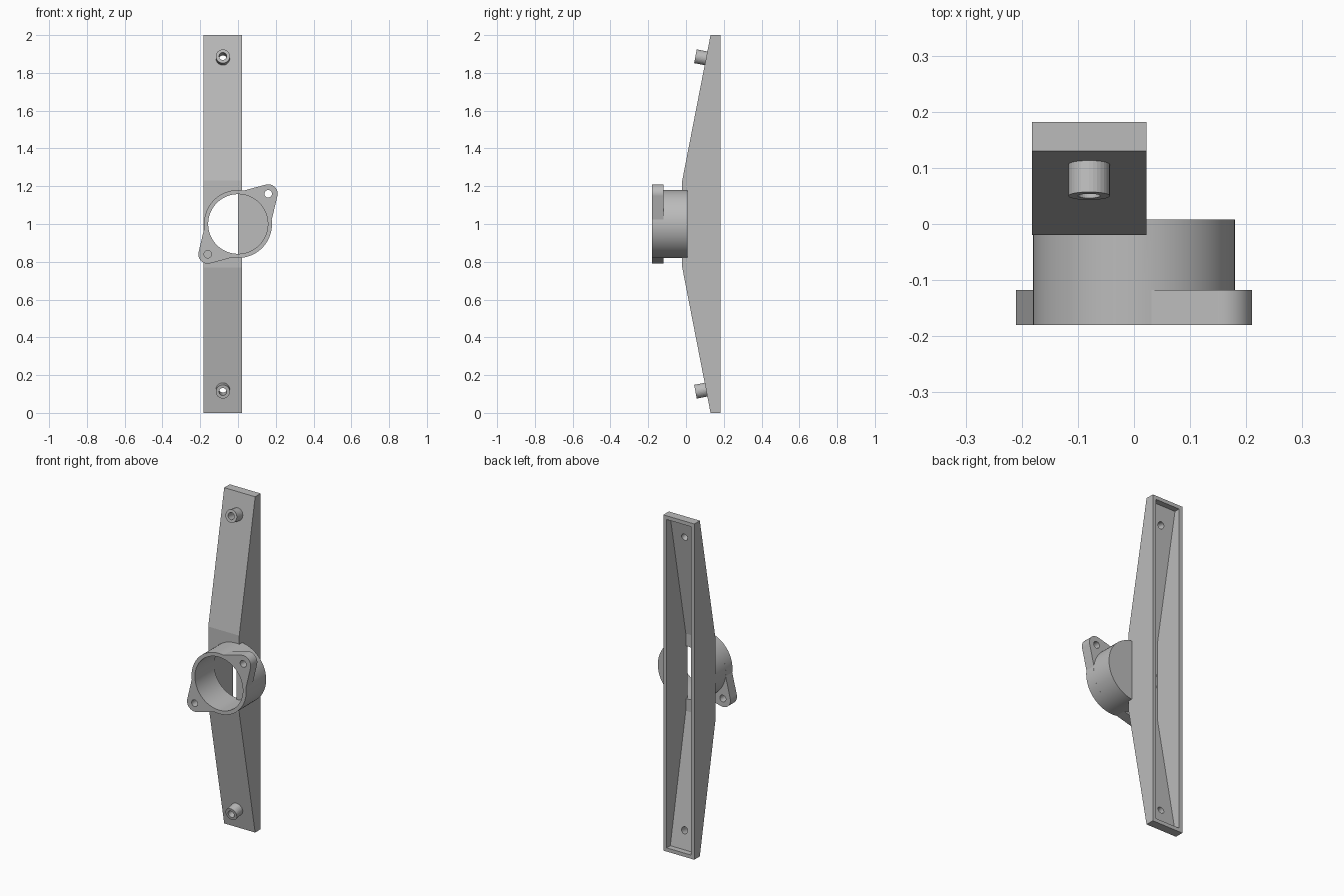
import bpy, bmesh
from math import sin, cos, radians, hypot
from mathutils import Vector

if "Cube" in bpy.data.objects:
    bpy.data.objects.remove(bpy.data.objects["Cube"])

grey = bpy.data.materials.new("plain_grey")
grey.use_nodes = True
grey.diffuse_color = (0.5, 0.5, 0.5, 1)
grey.node_tree.nodes["Principled BSDF"].inputs["Base Color"].default_value = (0.5, 0.5, 0.5, 1)

MID = 1.0            # height of the collar axis
WALL = 0.022
LEFT, RIGHT = -0.182, 0.022
BACK = 0.182


def prism(name, points, place, start, end):
    """Extrude a closed outline from start to end; place(u, v, t) gives the 3D point."""
    bm = bmesh.new()
    face = bm.faces.new([bm.verts.new(place(u, v, start)) for u, v in points])
    moved = bmesh.ops.extrude_face_region(bm, geom=[face])["geom"]
    shift = place(0, 0, end) - place(0, 0, start)
    bmesh.ops.translate(bm, vec=shift, verts=[g for g in moved if isinstance(g, bmesh.types.BMVert)])
    bmesh.ops.recalc_face_normals(bm, faces=bm.faces)
    mesh = bpy.data.meshes.new(name)
    bm.to_mesh(mesh)
    bm.free()
    mesh.materials.append(grey)
    obj = bpy.data.objects.new(name, mesh)
    bpy.context.collection.objects.link(obj)
    return obj


def along_x(u, v, t):
    return Vector((t, u, v))


def along_y(u, v, t):
    return Vector((u, t, MID + v))


def arc(radius, a, b, cx=0, cy=0, steps=64):
    return [(cx + radius * cos(radians(a + (b - a) * i / steps)),
             cy + radius * sin(radians(a + (b - a) * i / steps))) for i in range(steps + 1)]


def circle(radius, cx=0, cy=0, steps=64):
    return arc(radius, 0, 360, cx, cy, steps)[:-1]


def cut(obj, cutters):
    bpy.context.view_layer.objects.active = obj
    for cutter in cutters:
        mod = obj.modifiers.new("cut", "BOOLEAN")
        mod.operation, mod.solver, mod.object = "DIFFERENCE", "EXACT", cutter
        bpy.ops.object.modifier_apply(modifier=mod.name)


# Side outlines of the arm and its hollow
front = [(0.13, 0), (-0.02, 0.77), (-0.02, 1.23), (0.13, 2)]
outline = front + [(BACK, 2), (BACK, 0)]
slope = (front[3][0] - front[2][0]) / (front[3][1] - front[2][1])
inner_end = front[0][0] + WALL * (1 - slope)
hollow = [(inner_end, WALL), (WALL - 0.02, 0.77), (WALL - 0.02, 1.23), (inner_end, 2 - WALL),
          (0.3, 2 - WALL), (0.3, WALL)]

arm = prism("tapered_arm", outline, along_x, LEFT, RIGHT)
cavity = prism("cavity_cutter", hollow, along_x, LEFT + WALL, 0)
arm_block = prism("block_cutter", [(-0.02, 0.5), (-0.02, 1.5), (0.3, 1.5), (0.3, 0.5)],
                  along_x, LEFT - 0.1, RIGHT)

# Collar with a closed back beside the arm, bored open into the hollow
collar = prism("collar", circle(0.18), along_y, -0.118, 0.008)
bore = prism("bore_cutter", circle(0.158), along_y, -0.3, -0.013)
half_bore = prism("half_bore_cutter", arc(0.158, 90, 270), along_y, -0.1, 0.03)

# Two-eared flange
ear = 0.16
half = arc(0.05, -15, 105, ear, ear, 24) + arc(0.18, 80, 190, steps=40)
half = half[:-1]
flange = prism("eared_flange", half + [(-u, -v) for u, v in half], along_y, -0.18, -0.118)
ear_holes = [prism("ear_hole_cutter", circle(0.02, s * ear, s * ear, 32), along_y, -0.3, -0.05)
             for s in (1, -1)]

# Hollow pegs standing square to the sloping faces
length = hypot(1, slope)
pegs, peg_holes = [], []
for side, label in ((1, "upper"), (-1, "lower")):
    axis = Vector((0, 1, -slope * side)) / length
    up = Vector((0, slope * side, 1)) / length
    tip = Vector((-0.08, 0.05, MID + side * 0.888))

    def on_slope(u, v, t):
        return tip + Vector((u, 0, 0)) + up * v + axis * t

    pegs.append(prism(label + "_peg", circle(0.037, steps=32), on_slope, 0, 0.07))
    peg_holes.append(prism("peg_hole_cutter", circle(0.02, steps=32), on_slope, -0.05, 0.11))

cut(arm, [cavity, bore, half_bore] + peg_holes)
cut(collar, [arm_block, bore])
cut(flange, [bore] + ear_holes)
for peg, hole in zip(pegs, peg_holes):
    cut(peg, [hole])

# Remove cutters and smooth the round walls
for cutter in [cavity, arm_block, bore, half_bore] + ear_holes + peg_holes:
    bpy.data.objects.remove(cutter)
bpy.ops.object.select_all(action="DESELECT")
for obj in [arm, collar, flange] + pegs:
    obj.select_set(True)
bpy.context.view_layer.objects.active = arm
bpy.ops.object.shade_smooth_by_angle(angle=radians(8))
